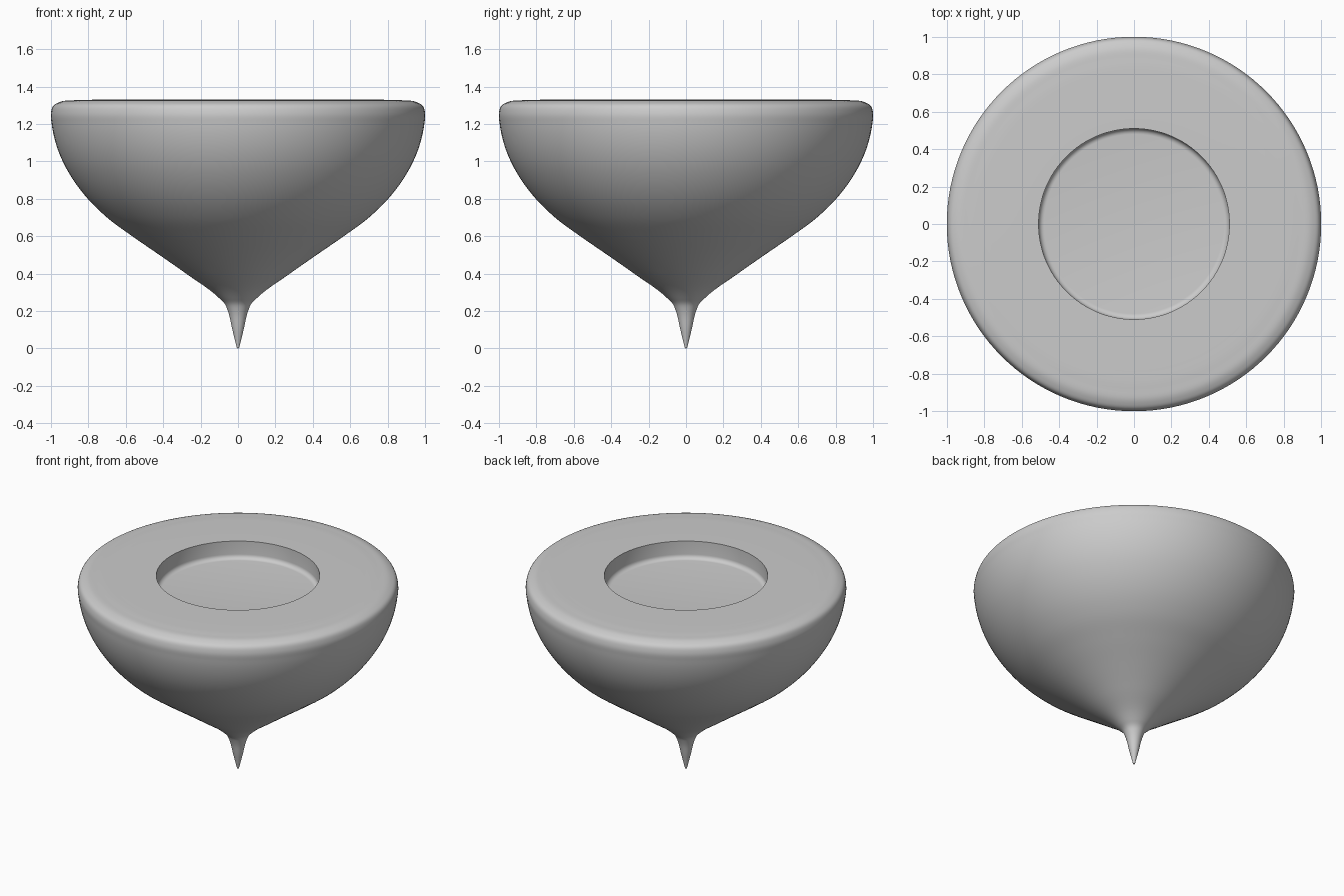
import bpy, bmesh, math
from mathutils import Vector
from mathutils.geometry import interpolate_bezier

if "Cube" in bpy.data.objects:
    bpy.data.objects.remove(bpy.data.objects["Cube"])


def smooth_path(pts, steps=6):
    """Smooth curve through (radius, z) points."""
    p = [Vector((r, 0, z)) for r, z in pts]
    n = len(p)
    tan = []
    for i in range(n):
        if i in (0, n - 1):
            j = min(i, n - 2)
            tan.append((p[j + 1] - p[j]).normalized())
        else:
            a, b = p[i] - p[i - 1], p[i + 1] - p[i]
            tan.append((a.normalized() * b.length + b.normalized() * a.length).normalized())
    out = [p[0]]
    for i in range(n - 1):
        k = (p[i + 1] - p[i]).length / 3
        out += interpolate_bezier(p[i], p[i] + tan[i] * k,
                                  p[i + 1] - tan[i + 1] * k, p[i + 1], steps + 1)[1:]
    return out


# Outer body: spike, flared bowl, rounded rim
outer = smooth_path([(0.006, 0.003), (0.03, 0.1), (0.054, 0.2), (0.07, 0.237), (0.105, 0.273),
                     (0.27, 0.395), (0.42, 0.5), (0.565, 0.6), (0.70, 0.7), (0.803, 0.8),
                     (0.88, 0.9), (0.937, 1.0), (0.975, 1.1), (0.996, 1.2), (1.0, 1.26),
                     (0.987, 1.298), (0.953, 1.318), (0.88, 1.327), (0.77, 1.33)])

# Round recess in the top: sharp lip, straight wall, small fillet at the floor
floor_z, fil = 1.21, 0.03
recess = [Vector((0.51, 0, 1.33))]
for i in range(7):
    a = math.radians(15 * i)
    recess.append(Vector((0.51 - fil + fil * math.cos(a), 0, floor_z + fil - fil * math.sin(a))))

profile = [Vector((0, 0, 0))] + outer + recess + [Vector((0, 0, floor_z))]

# Revolve the profile around the z axis
bm = bmesh.new()
verts = [bm.verts.new(v) for v in profile]
edges = [bm.edges.new(pair) for pair in zip(verts, verts[1:])]
bmesh.ops.spin(bm, geom=verts + edges, cent=(0, 0, 0), axis=(0, 0, 1),
               angle=math.tau, steps=128, use_merge=True)
bmesh.ops.remove_doubles(bm, verts=bm.verts[:], dist=1e-5)
bmesh.ops.recalc_face_normals(bm, faces=bm.faces[:])
mesh = bpy.data.meshes.new("spinning_top")
bm.to_mesh(mesh)
bm.free()

top = bpy.data.objects.new("spinning_top", mesh)
bpy.context.collection.objects.link(top)
bpy.context.view_layer.objects.active = top
top.select_set(True)
bpy.ops.object.shade_smooth_by_angle(angle=math.radians(40))
